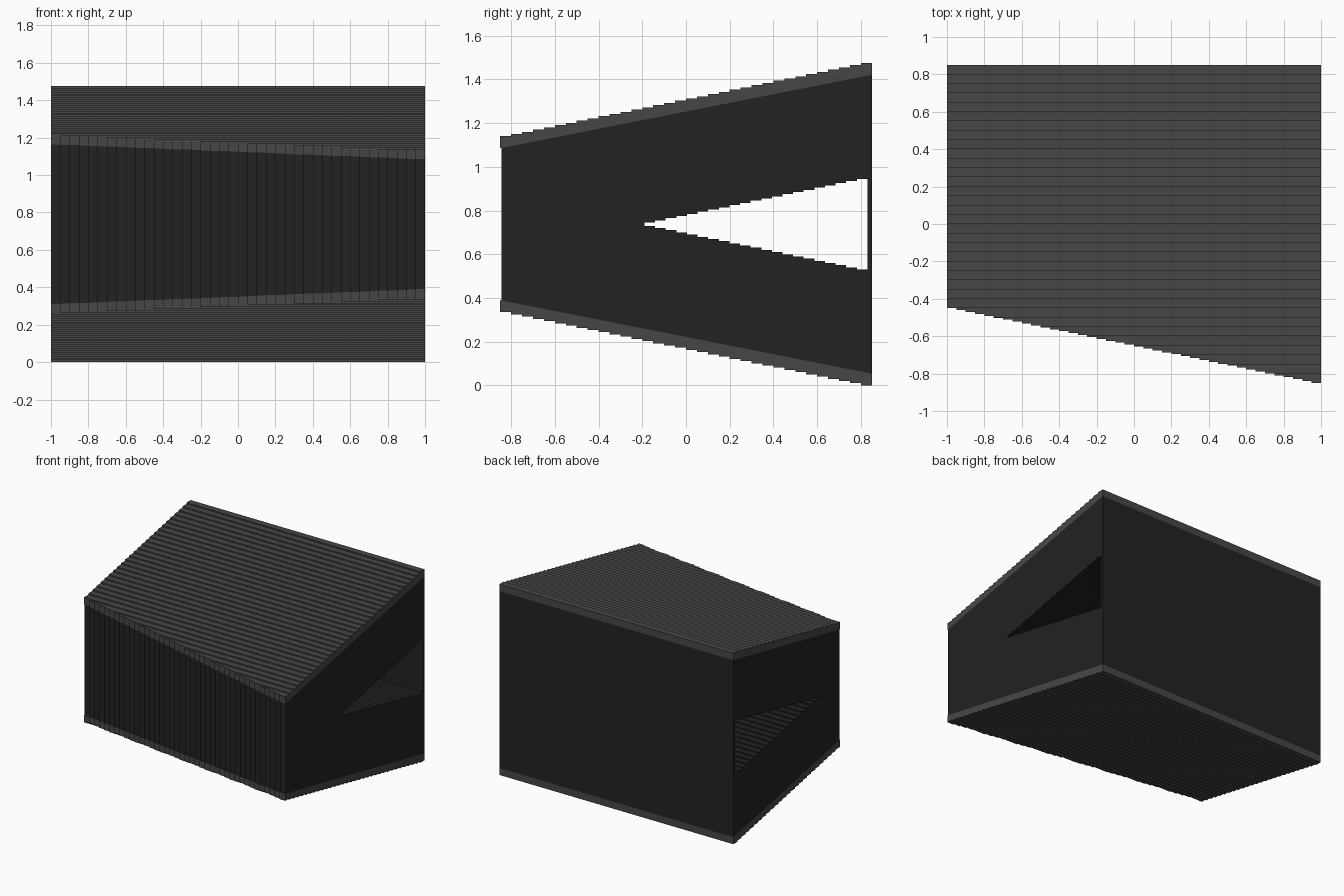
import bpy, bmesh

if "Cube" in bpy.data.objects:
    bpy.data.objects.remove(bpy.data.objects["Cube"])

MID = 0.7375          # mirror height of the upper and lower halves
DEPTH, N_Y, N_X = 0.85, 34, 40


def material(name, v):
    m = bpy.data.materials.new(name)
    m.diffuse_color = (v, v, v, 1)
    m.use_nodes = True
    m.node_tree.nodes["Principled BSDF"].inputs["Base Color"].default_value = m.diffuse_color
    return m


TRIM = material("grey_trim", 0.062)
WALL = material("dark_wall", 0.016)


def prism(name, pts, offset, mat=None):
    """Extrude a closed outline of 3D points along an offset."""
    bm = bmesh.new()
    face = bm.faces.new([bm.verts.new(p) for p in pts])
    ext = bmesh.ops.extrude_face_region(bm, geom=[face])
    verts = [g for g in ext["geom"] if isinstance(g, bmesh.types.BMVert)]
    bmesh.ops.translate(bm, verts=verts, vec=offset)
    bmesh.ops.recalc_face_normals(bm, faces=bm.faces)
    me = bpy.data.meshes.new(name)
    bm.to_mesh(me)
    bm.free()
    ob = bpy.data.objects.new(name, me)
    bpy.context.collection.objects.link(ob)
    if mat:
        me.materials.append(mat)
    return ob


def stairs(a0, a1, b0, b1, n):
    """Stepped line: n treads from a0 to a1 with levels from b0 to b1."""
    w = (a1 - a0) / n
    out = []
    for i in range(n):
        b = b0 + (b1 - b0) * i / (n - 1)
        out += [(a0 + w * i, b), (a0 + w * (i + 1), b)]
    return out


def footprint(name, inset):
    """Cutter holding the stepped, slanted front edge."""
    front = stairs(-1, 1, -0.45 + inset, -0.85 + inset, N_X)
    front[0] = (-1.1, front[0][1])
    front[-1] = (1.1, front[-1][1])
    pts = [(x, y, -1) for x, y in front] + [(1.1, 1, -1), (-1.1, 1, -1)]
    return prism(name, pts, (0, 0, 4))


def cut(ob, cutter, op):
    mod = ob.modifiers.new("cut", "BOOLEAN")
    mod.operation, mod.solver, mod.object = op, "EXACT", cutter
    bpy.context.view_layer.objects.active = ob
    bpy.ops.object.modifier_apply(modifier=mod.name)


def side_prism(name, yz, mat=None, x=1.0):
    return prism(name, [(-x, y, z) for y, z in yz], (2 * x, 0, 0), mat)


def flip(yz):
    return [(y, 2 * MID - z) for y, z in yz]


# roof and floor slabs: stepped outside, straight inside
slab = stairs(-DEPTH, DEPTH, 1.14, 1.475, N_Y) + [(DEPTH, 1.421), (-DEPTH, 1.085)]
roof = side_prism("roof_slab", slab, TRIM)
floor = side_prism("floor_slab", flip(slab), TRIM)

# solid body between the slabs
edge = [(-DEPTH, 1.085), (DEPTH, 1.421)]
body = side_prism("body", edge + flip(edge)[::-1], WALL)

# stepped wedge tunnel running from side to side
upper = stairs(-0.19, 0.83, MID + 0.0075, MID + 0.2075, 21)
tunnel = side_prism("tunnel_cutter", upper + flip(upper)[::-1], None, 1.2)
cut(body, tunnel, "DIFFERENCE")

# trim everything to the slanted front
outer = footprint("slab_cutter", 0)
inner = footprint("body_cutter", 0.005)
for ob, c in ((roof, outer), (floor, outer), (body, inner)):
    cut(ob, c, "INTERSECT")

for c in (tunnel, outer, inner):
    bpy.data.objects.remove(c)
